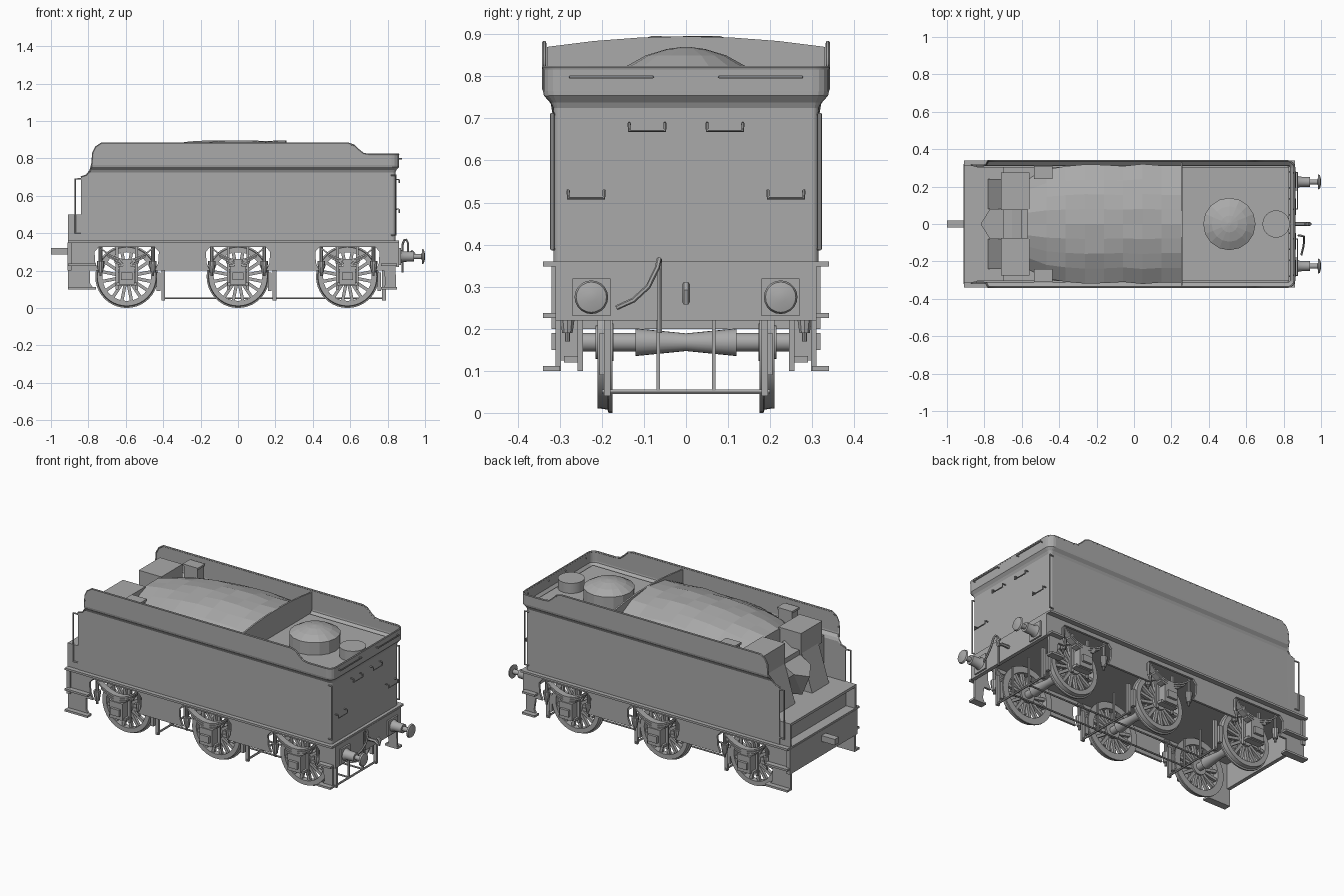
import bpy, bmesh, math
from mathutils import Vector, Matrix

if "Cube" in bpy.data.objects:
    bpy.data.objects.remove(bpy.data.objects["Cube"])

grey = bpy.data.materials.new("mid grey")
grey.use_nodes = True
grey.diffuse_color = (0.4, 0.4, 0.4, 1)
grey.node_tree.nodes["Principled BSDF"].inputs["Base Color"].default_value = (0.4, 0.4, 0.4, 1)


def finish(name, mesh, mirror=False, smooth=False):
    ob = bpy.data.objects.new(name, mesh)
    bpy.context.collection.objects.link(ob)
    mesh.materials.clear()
    mesh.materials.append(grey)
    if mirror:
        ob.modifiers.new("Mirror", "MIRROR").use_axis = (False, True, False)
    if smooth:
        bpy.ops.object.select_all(action="DESELECT")
        ob.select_set(True)
        bpy.context.view_layer.objects.active = ob
        bpy.ops.object.shade_smooth_by_angle(angle=math.radians(35))
    return ob


def from_bm(name, bm, mirror=False, smooth=False):
    bmesh.ops.recalc_face_normals(bm, faces=bm.faces)
    mesh = bpy.data.meshes.new(name)
    bm.to_mesh(mesh)
    bm.free()
    return finish(name, mesh, mirror, smooth)


def boxes(name, spans, mirror=False):
    """Several boxes, each given as x0, x1, y0, y1, z0, z1."""
    bm = bmesh.new()
    for x0, x1, y0, y1, z0, z1 in spans:
        m = Matrix.Translation(((x0 + x1) / 2, (y0 + y1) / 2, (z0 + z1) / 2))
        bmesh.ops.create_cube(bm, size=1, matrix=m @ Matrix.Diagonal((x1 - x0, y1 - y0, z1 - z0, 1)))
    return from_bm(name, bm, mirror)


def slab(name, points, shift, mirror=False):
    """Extrude a flat outline along a vector."""
    bm = bmesh.new()
    face = bm.faces.new([bm.verts.new(p) for p in points])
    new = bmesh.ops.extrude_face_region(bm, geom=[face])["geom"]
    bmesh.ops.translate(bm, vec=shift, verts=[v for v in new if isinstance(v, bmesh.types.BMVert)])
    return from_bm(name, bm, mirror)


def plate(name, outline, y0, y1, mirror=False):
    return slab(name, [(x, y0, z) for x, z in outline], (0, y1 - y0, 0), mirror)


def lathe(name, profile, axis, centre, steps=24, mirror=False, smooth=True):
    """Spin (distance along axis, radius) pairs round an axis; a closed profile gets no end caps."""
    bm = bmesh.new()
    turn = Vector((0, 0, 1)).rotation_difference(Vector(axis)).to_matrix()
    rings = []
    for d, r in profile:
        rings.append([bm.verts.new(turn @ Vector((r * math.cos(a), r * math.sin(a), d)) + Vector(centre))
                      for a in (2 * math.pi * i / steps for i in range(steps))])
    for a, b in zip(rings, rings[1:]):
        for i in range(steps):
            bm.faces.new((a[i - 1], a[i], b[i], b[i - 1]))
    if profile[0] == profile[-1]:
        bmesh.ops.remove_doubles(bm, verts=bm.verts, dist=.0001)
    else:
        bm.faces.new(rings[0])
        bm.faces.new(rings[-1])
    return from_bm(name, bm, mirror, smooth)


def tube(name, paths, r, mirror=False):
    cu = bpy.data.curves.new(name, "CURVE")
    cu.dimensions = "3D"
    cu.bevel_depth, cu.bevel_resolution, cu.use_fill_caps = r, 1, True
    for pts in paths:
        sp = cu.splines.new("POLY")
        sp.points.add(len(pts) - 1)
        for p, co in zip(sp.points, pts):
            p.co = (*co, 1)
    tmp = bpy.data.objects.new(name + " path", cu)
    bpy.context.collection.objects.link(tmp)
    mesh = bpy.data.meshes.new_from_object(tmp.evaluated_get(bpy.context.evaluated_depsgraph_get()))
    bpy.data.objects.remove(tmp)
    return finish(name, mesh, mirror, True)


# Flared side and rear sheets, one continuous wall with a shaped top edge
TOP = [(-.84, .7), (-.81, .71), (-.79, .735), (-.78, .77), (-.775, .83), (-.76, .86), (-.73, .88),
       (.59, .88), (.62, .87), (.645, .845), (.67, .825), (.7, .82), (.79, .82)]
FLARE = [(.36, 0), (.725, 0), (.74, .007), (.755, .023), (.765, .025)]


def flare(z):
    for (z0, a), (z1, b) in zip(FLARE, FLARE[1:]):
        if z <= z1:
            return a + (b - a) * (z - z0) / (z1 - z0)
    return FLARE[-1][1]


def wall_point(x, side, z, corner=None):
    o = flare(z)
    if corner is None:
        return Vector((x, side * (.312 + o), z))
    r = .012 + o
    return Vector((.838 + min(o, .02) - r + r * math.sin(corner),
                   side * (.312 + o - r + r * math.cos(corner)), z))


half = [(x, t, None) for x, t in TOP] + [(0, .82, math.radians(a)) for a in (0, 22, 45, 67, 90)]
stations = [(x, 1, t, c) for x, t, c in half] + [(x, -1, t, c) for x, t, c in reversed(half)]
bm = bmesh.new()
columns = [[bm.verts.new(wall_point(x, s, min(z, t), c)) for z in [f[0] for f in FLARE] + [t]]
           for x, s, t, c in stations]
for a, b in zip(columns, columns[1:]):
    for i in range(len(a) - 1):
        bm.faces.new((a[i], b[i], b[i + 1], a[i + 1]))
bmesh.ops.remove_doubles(bm, verts=bm.verts, dist=.0005)
wall = from_bm("tank_sheets", bm)
thickness = wall.modifiers.new("Thickness", "SOLIDIFY")
thickness.thickness, thickness.offset = .006, 0
tube("top_beading", [[wall_point(x, s, t, c) for x, s, t, c in stations]], .005)

# Tank inside the sheets, deck, arched partition and footplate
boxes("tank_core", [(-.7, .83, -.305, .305, .36, .72), (.25, .83, -.305, .305, .72, .75),
                    (-.7, .25, -.305, .305, .70, .74)])
boxes("footplate", [(-.91, .86, -.34, .34, .348, .36)])
arch = [(-.33, .77), (-.305, .74), (.305, .74), (.33, .77)]
arch += [(y / 100, .895 - .025 * (y / 33) ** 2) for y in range(33, -34, -11)]
slab("coal_partition", [(.25, y, z) for y, z in arch], (.01, 0, 0))

# Coal heap: a lumpy grid, narrower toward the cab
bm = bmesh.new()
NX, NY = 8, 8
grid = []
for i in range(NX + 1):
    u = i / NX
    w = .24 + .075 * min(1, u * 5) + .006 * math.sin(2.3 * i)
    row = []
    for j in range(NY + 1):
        v = j / NY * 2 - 1
        crown = .80 + .098 * math.sin(math.pi * min(.62, .1 + u * .6)) ** .8
        z = crown - .1 * abs(v) ** 2.2 + .004 * math.sin(5 * i + 3 * j)
        row.append(bm.verts.new((-.57 + .82 * u, v * w, min(z, .896))))
    grid.append(row)
for i in range(NX):
    for j in range(NY):
        bm.faces.new((grid[i][j], grid[i + 1][j], grid[i + 1][j + 1], grid[i][j + 1]))
rim = [e for e in bm.edges if e.is_boundary]
for v in bmesh.ops.extrude_edge_only(bm, edges=rim)["geom"]:
    if isinstance(v, bmesh.types.BMVert):
        v.co.z = .73
        v.co.y = max(-.3, min(.3, v.co.y))
from_bm("coal_heap", bm)

# Cab end: shelf, bulkhead, pointed coal chute and lockers
boxes("cab_shelf", [(-.91, -.84, -.312, .312, .485, .5), (-.84, -.7, -.306, .306, .485, .5),
                    (-.85, -.7, -.306, .306, .36, .485)])
boxes("cab_side_posts", [(-.91, -.84, .3, .312, .36, .485)], True)
plate("bulkhead_slope", [(-.78, .5), (-.71, .72), (-.56, .72), (-.56, .5)], .08, .24, True)
boxes("bulkhead", [(-.7, -.69, -.306, .306, .5, .74)])
bm = bmesh.new()
for p in ((-.77, .08, .67), (-.77, -.08, .67), (-.82, 0, .64), (-.77, 0, .52),
          (-.6, .08, .77), (-.6, -.08, .77), (-.6, .08, .52), (-.6, -.08, .52)):
    bm.verts.new(p)
bmesh.ops.convex_hull(bm, input=bm.verts)
from_bm("coal_chute", bm)
boxes("tool_lockers", [(-.71, -.56, .075, .275, .71, .84)], True)
boxes("small_lockers", [(-.53, -.44, .245, .305, .73, .85), (-.535, -.435, .24, .31, .85, .862)], True)

# Water dome and filler on the rear deck
lathe("water_dome", [(.74, .14), (.825, .14), (.85, .095), (.865, .045), (.87, .008)], (0, 0, 1), (.51, 0, 0), 16, smooth=False)
lathe("water_filler", [(.74, .073), (.81, .073)], (0, 0, 1), (.76, 0, 0))

# Outside frames with an opening at each wheel
WHEELS = (-.595, 0, .585)
HOLE = [(-.15, .2), (-.168, .24), (-.172, .3), (-.15, .325), (.15, .325), (.172, .3), (.168, .24), (.15, .2)]
outline = [(.84, .35), (-.91, .35), (-.91, .1), (-.77, .1), (-.79, .13), (-.79, .2)]
outline += [(c + x, z) for c in WHEELS for x, z in HOLE]
outline += [(.78, .2), (.79, .13), (.775, .1), (.845, .1)]
plate("side_frame", outline, .297, .31, True)
boxes("steps", [(x0, x1, .30, .34, z, z + .012) for x0, x1 in ((-.91, -.76), (.765, .85)) for z in (.1, .225)], True)
boxes("end_beams", [(.84, .862, -.31, .31, .22, .35), (-.912, -.89, -.32, .32, .2, .35)])
boxes("drawbar", [(-1, -.9, -.02, .02, .285, .32)])

# Wheels, axles, axleboxes, springs and hangers
AZ = .168
for n, cx in enumerate(WHEELS):
    tag = ("front", "middle", "rear")[n]
    centre = (cx, 0, AZ)
    lathe(tag + "_tyre", [(.175, .13), (.175, .168), (.184, .168), (.187, .16), (.21, .157), (.21, .13), (.175, .13)],
          (0, 1, 0), centre, 40, True)
    lathe(tag + "_hub", [(.172, .045), (.215, .04)], (0, 1, 0), centre, 20, True)
    bm = bmesh.new()
    for k in range(16):
        m = Matrix.Translation((cx, .193, AZ)) @ Matrix.Rotation(2 * math.pi * (k + .5) / 16, 4, "Y")
        bmesh.ops.create_cube(bm, size=1, matrix=m @ Matrix.Translation((0, 0, .086)) @ Matrix.Diagonal((.017, .018, .1, 1)))
    from_bm(tag + "_spokes", bm, True)
    lathe(tag + "_axle", [(-.29, .022), (-.12, .022), (-.12, .033), (0, .021), (.12, .033), (.12, .022), (.29, .022)],
          (0, 1, 0), centre, 20)
    boxes(tag + "_axlebox", [(cx - .042, cx + .042, .25, .305, .125, .225), (cx - .03, cx + .03, .305, .32, .15, .19),
                             (cx - .055, cx + .055, .25, .29, .12, .135), (cx - .02, cx + .02, .262, .3, .22, .26),
                             (cx - .06, cx - .045, .245, .258, .1, .33), (cx + .045, cx + .06, .245, .258, .1, .33)], True)
    bow = [(cx + x / 100, .25 + .065 * (x / 14) ** 2) for x in range(-14, 15, 4)]
    for leaf in range(3):
        s = 1 - .27 * leaf
        pts = [(cx + (x - cx) * s, .25 + (z - .25) * s * s - .012 * leaf) for x, z in bow]
        plate(f"{tag}_spring_leaf_{leaf + 1}", pts + [(x, z + .01) for x, z in reversed(pts)], .262, .3, True)
    for side, hx in (("fore", cx - .14), ("aft", cx + .14)):
        lathe(f"{tag}_{side}_spring_hanger", [(.17, .006), (.19, .006), (.19, .013), (.235, .02), (.25, .02), (.25, .01), (.33, .01)],
              (0, 0, 1), (hx, .282, 0), 10, True)

# Brake gear under the frames
bars, hangers = [], []
for cx in WHEELS:
    bx = cx + .195
    bars.append([(bx, -.2, .05), (bx, .2, .05)])
    hangers.append((bx - .01, bx + .01, .18, .195, .04, .22))
    hangers.append((bx - .035, bx - .015, .182, .206, .09, .19))
    hangers.append((bx - .005, bx + .005, .062, .07, .05, .22))
tube("brake_crossbars", bars, .006)
boxes("brake_hangers", hangers, True)
tube("brake_pull_rods", [[(-.4, .065, .052), (.78, .065, .052)]], .005, True)

# Buffers and coupling
boxes("buffer_plates", [(.86, .872, .18, .27, .23, .32)], True)
lathe("buffers", [(.87, .036), (.885, .028), (.94, .026), (.94, .014), (.982, .014), (.985, .04), (.994, .036), (1, .012)],
      (1, 0, 0), (0, .225, .275), 20, True)
tube("coupling_hook", [[(.86, 0, .28), (.91, 0, .28), (.935, 0, .265), (.94, 0, .29), (.925, 0, .305)]], .01)
tube("vacuum_pipe", [[(.88, -.062, .19), (.88, -.062, .34), (.888, -.062, .362), (.9, -.064, .365), (.91, -.068, .345),
                      (.91, -.09, .3), (.905, -.125, .268), (.895, -.165, .25)]], .006)

# Handrails, lamp brackets and rear steps
tube("corner_handrails", [[(.82, .312, .39), (.845, .318, .39), (.845, .318, .71), (.82, .312, .71)],
                          [(-.84, .312, .4), (-.87, .315, .4), (-.87, .315, .69), (-.84, .312, .69)]], .005, True)
tube("rear_top_rails", [[(.85, .08, .798), (.875, .08, .798), (.875, .275, .798), (.85, .275, .798)]], .004, True)
tube("rear_steps", [[(.83, a, z + .018), (.862, a, z + .018), (.862, a, z), (.862, b, z), (.862, b, z + .018), (.83, b, z + .018)]
                    for a, b, z in ((.05, .135, .67), (.195, .28, .51))], .004, True)
